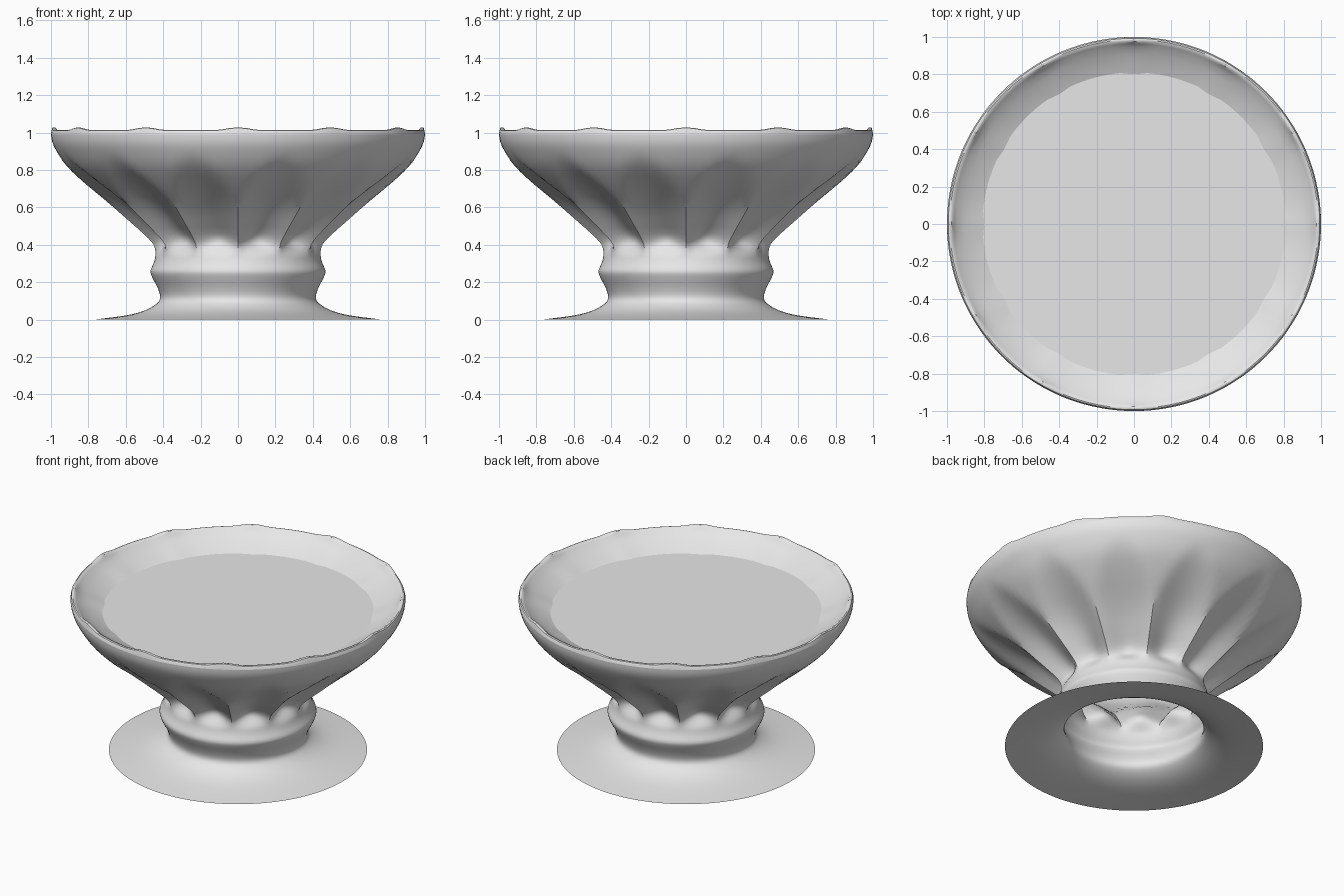
import bpy, bmesh, math
from mathutils import Vector

if "Cube" in bpy.data.objects:
    bpy.data.objects.remove(bpy.data.objects["Cube"], do_unlink=True)

SIDES = 144
FLUTES = 12

stone = bpy.data.materials.new("pale_grey_stone")
stone.use_nodes = True
GREY = (0.8, 0.8, 0.8, 1)
stone.diffuse_color = GREY
stone.node_tree.nodes["Principled BSDF"].inputs["Base Color"].default_value = GREY


def smooth_path(points, steps):
    """Catmull-Rom curve through (radius, height) points."""
    pts = [Vector(p) for p in points]
    pts = [pts[0]] + pts + [pts[-1]]
    path = []
    for a, b, c, d in zip(pts, pts[1:], pts[2:], pts[3:]):
        for i in range(steps):
            t = i / steps
            path.append(0.5 * (2 * b + (c - a) * t + (2 * a - 5 * b + 4 * c - d) * t ** 2
                               + (3 * b - a - 3 * c + d) * t ** 3))
    return path + [pts[-1]]


def ramp(x, low, high):
    t = min(1, max(0, (x - low) / (high - low)))
    return t * t * (3 - 2 * t)


def lathe(name, path, shape):
    """Revolve a path, with shape(radius, height, angle) adjusting each point."""
    bm = bmesh.new()
    rings = []
    for r, z in path:
        ring = []
        for i in range(SIDES):
            angle = math.tau * i / SIDES
            rr, zz = shape(r, z, angle)
            ring.append(bm.verts.new((rr * math.cos(angle), rr * math.sin(angle), zz)))
        rings.append(ring)
    for low, high in zip(rings, rings[1:]):
        for i in range(SIDES):
            j = (i + 1) % SIDES
            bm.faces.new((low[i], low[j], high[j], high[i]))
    return finish(name, bm)


def finish(name, bm):
    mesh = bpy.data.meshes.new(name)
    bm.to_mesh(mesh)
    bm.free()
    mesh.materials.append(stone)
    obj = bpy.data.objects.new(name, mesh)
    bpy.context.collection.objects.link(obj)
    bpy.ops.object.select_all(action="DESELECT")
    obj.select_set(True)
    bpy.context.view_layer.objects.active = obj
    bpy.ops.object.shade_smooth_by_angle(angle=math.radians(35))
    return obj


def fluted(r, z, angle):
    # Scooped flutes with sharp ridges between them and arched tops
    scoop = abs(math.sin(FLUTES / 2 * angle))
    depth = 0.085 * ramp(z, 0.33, 0.46) * max(0, scoop - ramp(z, 0.55, 0.92))
    return r - depth, z


def scalloped(r, z, angle):
    # Low bumps on the rim, in line with the ridges
    bump = max(0, math.cos(FLUTES * angle)) ** 2
    return r - 0.012 * bump * ramp(r, 0.99, 0.8), z + 0.015 * bump * ramp(z, 0.99, 1.01)


# Flared foot, hollow neck and fluted bowl
outer = [(0.77, 0), (0.6, 0.022), (0.5, 0.048), (0.435, 0.085), (0.416, 0.12),
         (0.43, 0.17), (0.458, 0.225), (0.468, 0.26), (0.452, 0.3), (0.442, 0.34),
         (0.447, 0.39), (0.48, 0.435), (0.58, 0.525), (0.7, 0.63), (0.82, 0.73),
         (0.915, 0.82), (0.97, 0.9), (0.993, 0.95), (1.0, 0.99)]
lathe("fluted_pedestal_bowl", smooth_path(outer, 3), fluted)

# Rim and sloping inner wall
rim = [(1.0, 0.99), (0.993, 1.01), (0.975, 1.01), (0.945, 0.985), (0.87, 0.94), (0.78, 0.9)]
lathe("bowl_rim", smooth_path(rim, 2), scalloped)

# Flat surface inside the bowl
bm = bmesh.new()
bmesh.ops.create_circle(bm, cap_ends=True, segments=SIDES, radius=0.81)
bmesh.ops.translate(bm, vec=(0, 0, 0.914), verts=bm.verts)
finish("bowl_surface", bm)
